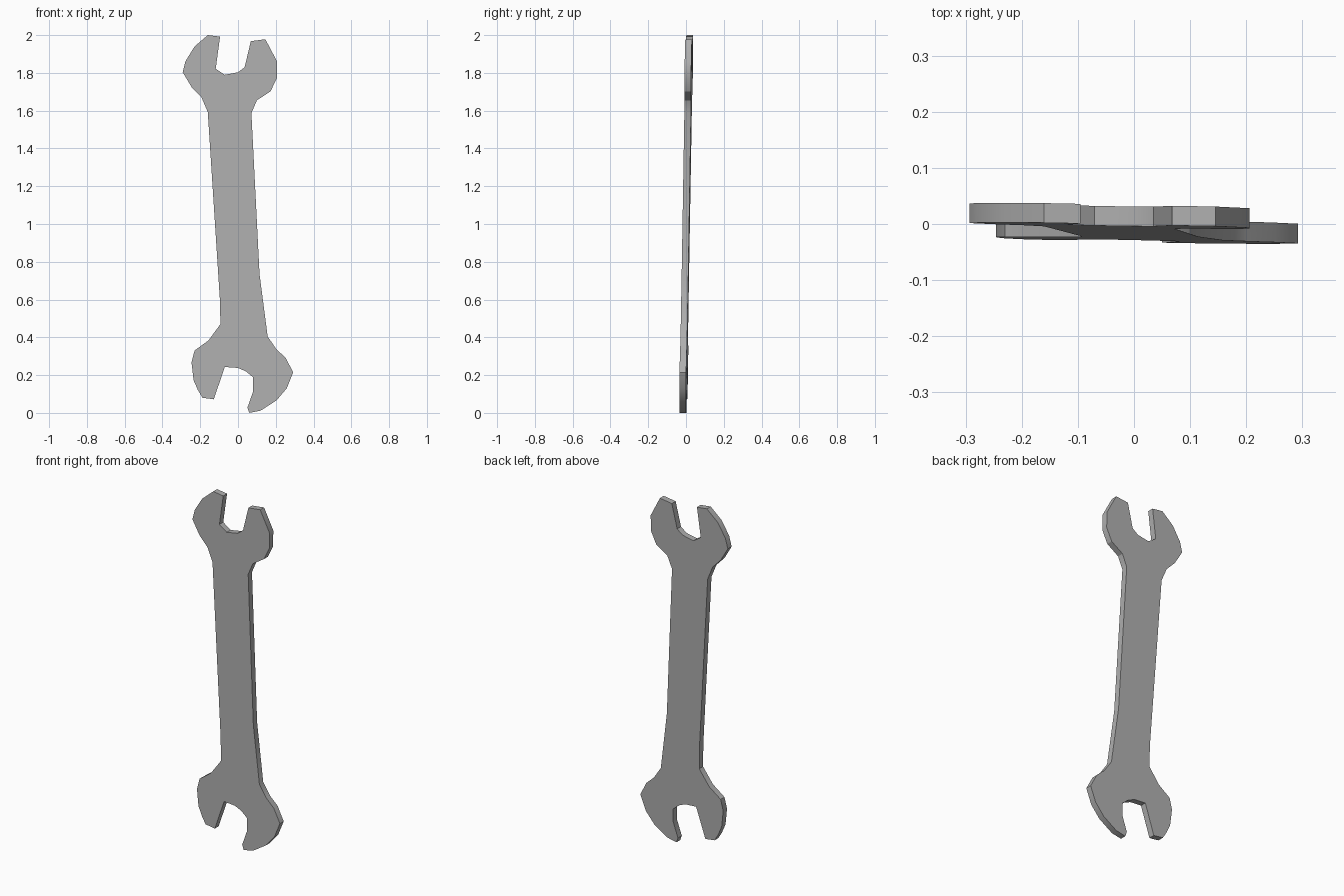
import bpy, bmesh, math

if "Cube" in bpy.data.objects:
    bpy.data.objects.remove(bpy.data.objects["Cube"])

THICKNESS = 0.035

# Silhouette in x, z, running clockwise: upper jaws, right edge, lower jaws, left edge
upper_jaws = [(-0.293, 1.804), (-0.278, 1.862), (-0.23, 1.94), (-0.16, 2.0),
              (-0.095, 1.992), (-0.118, 1.822), (-0.07, 1.79), (0, 1.803),
              (0.035, 1.83), (0.068, 1.968), (0.145, 1.978), (0.206, 1.862),
              (0.206, 1.772), (0.172, 1.702), (0.1, 1.655)]
handle_right = [(0.071, 1.587), (0.114, 0.734), (0.157, 0.405)]
lower_jaws = [(0.202, 0.338), (0.252, 0.292), (0.292, 0.215), (0.258, 0.13),
              (0.204, 0.066), (0.12, 0.012), (0.06, 0.0), (0.05, 0.028),
              (0.08, 0.114), (0.08, 0.188), (0.042, 0.22), (0, 0.238),
              (-0.07, 0.243), (-0.128, 0.072), (-0.188, 0.08), (-0.212, 0.12),
              (-0.235, 0.172), (-0.246, 0.267), (-0.23, 0.33), (-0.156, 0.384)]
handle_left = [(-0.093, 0.47), (-0.096, 0.6), (-0.16, 1.592),
               (-0.193, 1.67), (-0.246, 1.725)]
outline = upper_jaws + handle_right + lower_jaws + handle_left


def lean(x, z):
    # The flat body leans slightly backward and twists about z
    return -0.0149 - 0.019 * x + 0.0158 * z


# Extrude the silhouette into a flat plate
bm = bmesh.new()
front = bm.faces.new([bm.verts.new((x, lean(x, z) - THICKNESS / 2, z)) for x, z in outline])
result = bmesh.ops.extrude_face_region(bm, geom=[front], use_keep_orig=True)
back = [v for v in result["geom"] if isinstance(v, bmesh.types.BMVert)]
bmesh.ops.translate(bm, vec=(0, THICKNESS, 0), verts=back)
bmesh.ops.recalc_face_normals(bm, faces=bm.faces)
mesh = bpy.data.meshes.new("open_end_wrench")
bm.to_mesh(mesh)
bm.free()

wrench = bpy.data.objects.new("open_end_wrench", mesh)
bpy.context.collection.objects.link(wrench)

# Dark steel
steel = bpy.data.materials.new("dark_steel")
steel.diffuse_color = (0.43, 0.43, 0.43, 1)
steel.use_nodes = True
steel.node_tree.nodes["Principled BSDF"].inputs["Base Color"].default_value = steel.diffuse_color
mesh.materials.append(steel)

# Smooth the rounded rims, keep corners crisp
bpy.context.view_layer.objects.active = wrench
wrench.select_set(True)
bpy.ops.object.shade_smooth_by_angle(angle=math.radians(30))
